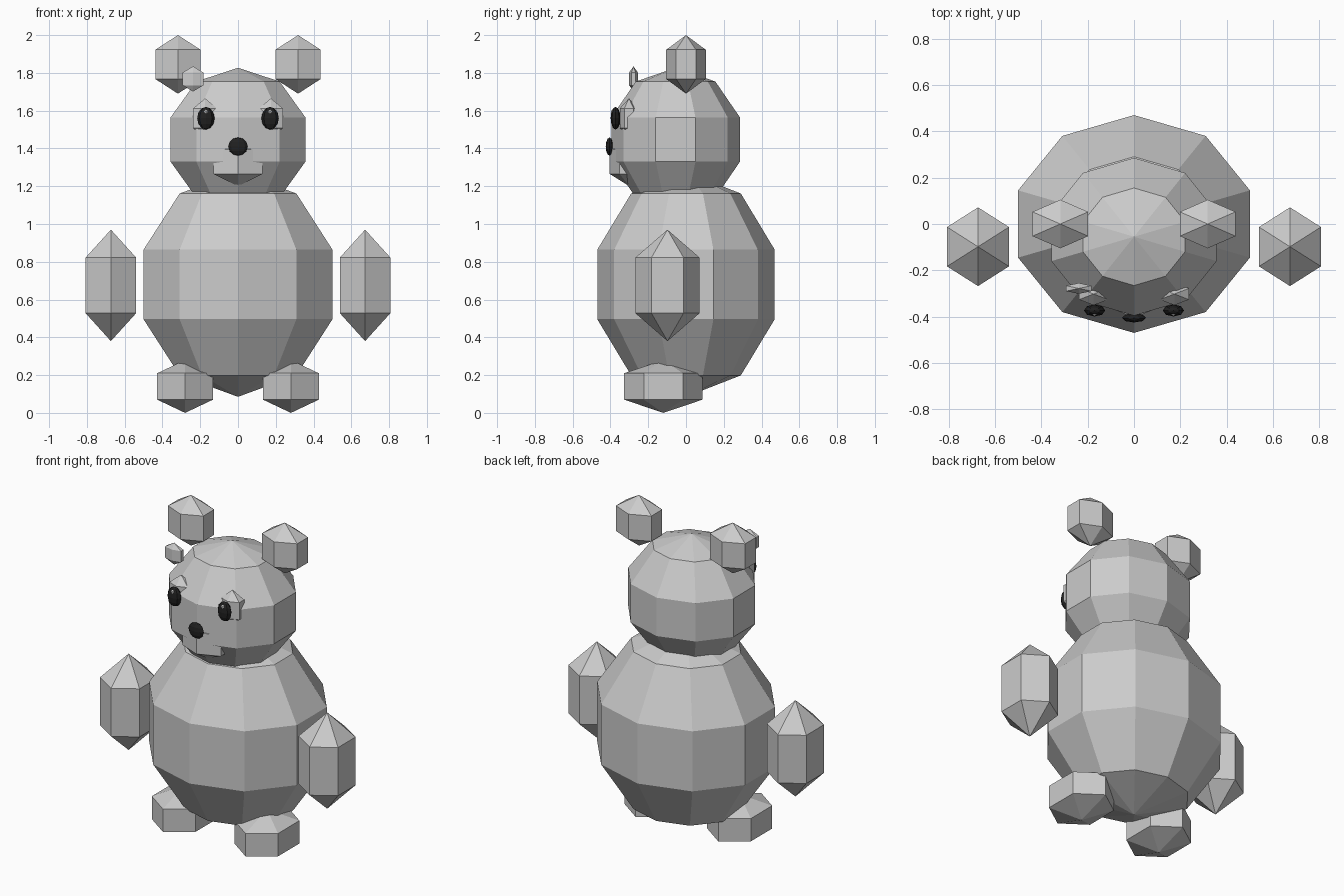
import bpy, bmesh, math

if "Cube" in bpy.data.objects:
    bpy.data.objects.remove(bpy.data.objects["Cube"])


def material(name, rgb):
    m = bpy.data.materials.new(name)
    m.diffuse_color = (*rgb, 1.0)
    m.use_nodes = True
    m.node_tree.nodes["Principled BSDF"].inputs["Base Color"].default_value = m.diffuse_color
    return m


GREY = material("grey plush", (0.6, 0.6, 0.6))
BLACK = material("glossy black", (0.015, 0.015, 0.015))


def ball(name, centre, radii, segs=6, rings=3, mat=GREY):
    """Flat-shaded low-poly ellipsoid with one column of vertices facing +y."""
    bm = bmesh.new()
    cx, cy, cz = centre
    rx, ry, rz = radii
    top = bm.verts.new((cx, cy, cz + rz))
    bottom = bm.verts.new((cx, cy, cz - rz))
    loops = []
    for i in range(1, rings):
        t = math.pi * i / rings
        loops.append([bm.verts.new((cx - rx * math.sin(t) * math.sin(a),
                                    cy + ry * math.sin(t) * math.cos(a),
                                    cz + rz * math.cos(t)))
                      for a in (2 * math.pi * k / segs for k in range(segs))])
    for k in range(segs):
        n = (k + 1) % segs
        bm.faces.new((top, loops[0][k], loops[0][n]))
        bm.faces.new((bottom, loops[-1][n], loops[-1][k]))
        for a, b in zip(loops, loops[1:]):
            bm.faces.new((a[k], b[k], b[n], a[n]))
    bmesh.ops.recalc_face_normals(bm, faces=bm.faces)
    mesh = bpy.data.meshes.new(name)
    bm.to_mesh(mesh)
    bm.free()
    mesh.materials.append(mat)
    obj = bpy.data.objects.new(name, mesh)
    bpy.context.collection.objects.link(obj)
    return obj


def pair(name, centre, radii, **kw):
    """Matching left and right copies."""
    x, y, z = centre
    ball("left_" + name, (x, y, z), radii, **kw)
    ball("right_" + name, (-x, y, z), radii, **kw)


# Body and head
ball("body", (0, 0, 0.68), (0.553, 0.494, 0.595), segs=10, rings=5)
ball("head", (0, -0.055, 1.447), (0.375 / 0.951, 0.358, 0.38), segs=10, rings=5)

# Limbs and ears
pair("arm", (0.673, -0.098, 0.675), (0.178, 0.196, 0.295))
pair("foot", (0.28, -0.12, 0.14), (0.197, 0.239, 0.14))
pair("ear", (0.318, 0, 1.845), (0.16, 0.121, 0.155))

# Face
ball("muzzle", (0, -0.30, 1.33), (0.173, 0.12, 0.13))
ball("nose", (0, -0.405, 1.41), (0.052, 0.02, 0.048), segs=8, rings=6, mat=BLACK)
pair("eye_socket", (0.174, -0.302, 1.56), (0.084, 0.056, 0.105))
pair("eye", (0.17, -0.373, 1.56), (0.046, 0.026, 0.06), segs=8, rings=6, mat=BLACK)
pair("eye_highlight", (0.17, -0.388, 1.592), (0.012, 0.01, 0.014))

# Single small bead beside the right ear
ball("forehead_bead", (-0.238, -0.278, 1.768), (0.073, 0.027, 0.067))
